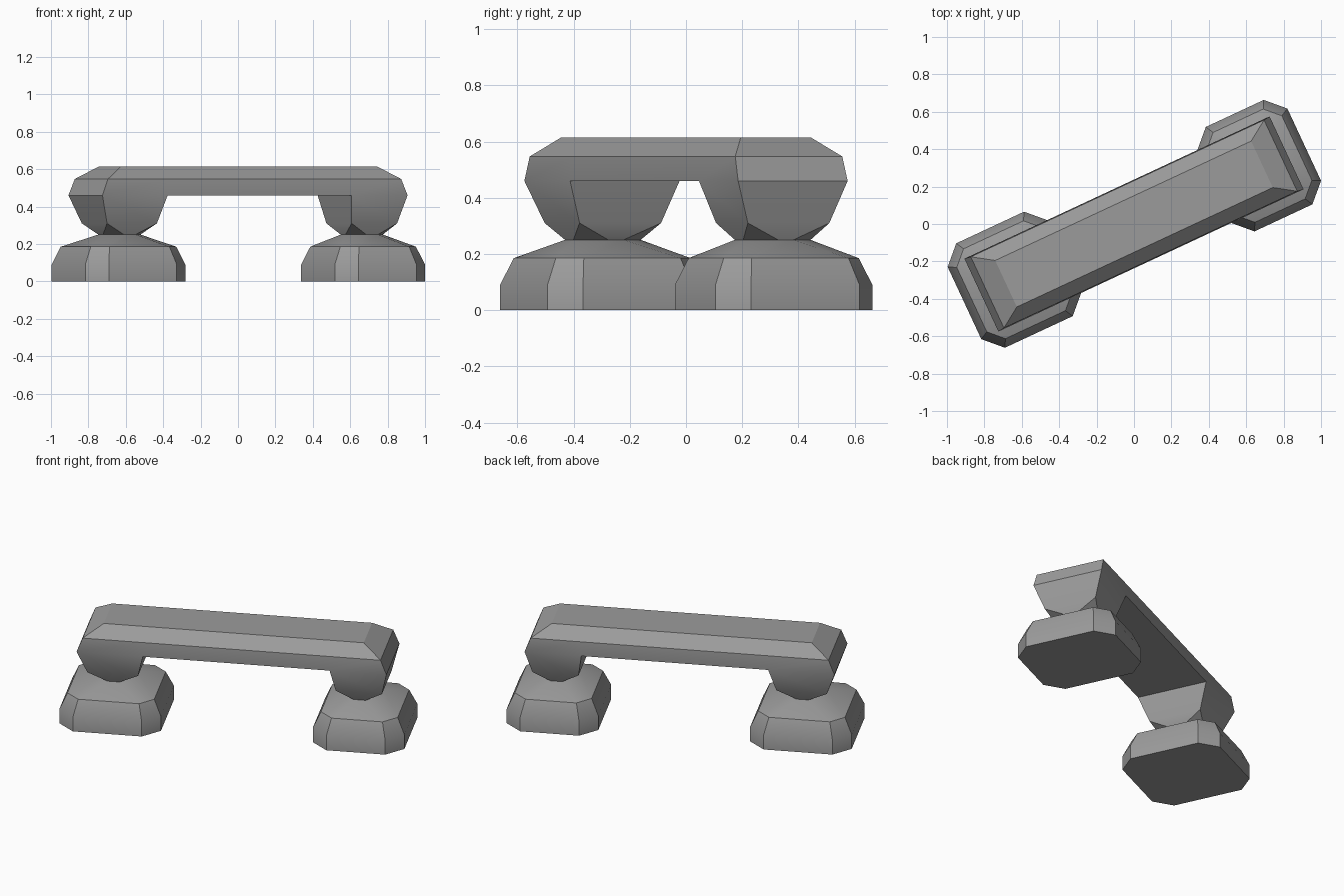
import bpy
import bmesh
from math import radians
from mathutils import Matrix

cube = bpy.data.objects.get("Cube")
if cube:
    bpy.data.objects.remove(cube, do_unlink=True)

TURN = radians(25)  # the handle lies diagonally on the ground

grey = bpy.data.materials.new("grey_metal")
grey.use_nodes = True
colour = (0.33, 0.33, 0.33, 1)
grey.diffuse_color = colour
grey.node_tree.nodes["Principled BSDF"].inputs["Base Color"].default_value = colour


def octagon(bm, centre, a, b, ca, cb, z):
    """Ring of eight corners: half sizes a, b with corner cuts ca, cb."""
    ring = []
    for su, sv in ((1, 1), (-1, 1), (-1, -1), (1, -1)):
        pair = [(a, b - cb), (a - ca, b)]
        if su * sv < 0:
            pair.reverse()
        ring += [bm.verts.new((centre + su * u, sv * v, z)) for u, v in pair]
    return ring


def loft(bm, rings):
    for low, high in zip(rings, rings[1:]):
        n = len(low)
        for i in range(n):
            j = (i + 1) % n
            bm.faces.new((low[i], low[j], high[j], high[i]))


def finish(name, bm):
    bmesh.ops.remove_doubles(bm, verts=bm.verts, dist=0.0005)
    bmesh.ops.recalc_face_normals(bm, faces=bm.faces)
    bm.transform(Matrix.Rotation(TURN, 4, "Z"))
    mesh = bpy.data.meshes.new(name)
    bm.to_mesh(mesh)
    bm.free()
    mesh.materials.append(grey)
    obj = bpy.data.objects.new(name, mesh)
    bpy.context.collection.objects.link(obj)
    bpy.ops.object.select_all(action="DESELECT")
    obj.select_set(True)
    bpy.context.view_layer.objects.active = obj
    bpy.ops.object.shade_smooth_by_angle(angle=radians(30))


# Each end: neck centre, foot centre, foot half length, leg half length
ENDS = {"right": (-0.70, -0.705, 0.295, 0.147),
        "left": (0.73, 0.738, 0.266, 0.134)}
NECK = (0.11, 0.132, 0.075, 0.102, 0.25)
LEG_INNER = {"right": -0.515, "left": 0.57}
TIP = 0.90
WIDTH = 0.215
UNDER = 0.46

# Grip bar: stations along its length, bevelled section
bm = bmesh.new()
section = [(WIDTH, UNDER), (0.21, 0.547), (0.137, 0.615)]
tip = (TIP, 0.865, 0.755)


def station(lengths):
    near = [bm.verts.new((u, -v, z)) for u, (v, z) in zip(lengths, section)]
    far = [bm.verts.new((u, v, z)) for u, (v, z) in zip(lengths, section)]
    return near + far[::-1]


stations = [station([-u for u in tip]),
            station([LEG_INNER["right"]] * 3),
            station([LEG_INNER["left"]] * 3),
            station(tip)]
for s, t in zip(stations, stations[1:]):
    for i in range(5):
        bm.faces.new((s[i], s[i + 1], t[i + 1], t[i]))
mid_a, mid_b = stations[1], stations[2]
bm.faces.new((mid_a[0], mid_a[5], mid_b[5], mid_b[0]))
for s in (stations[0], stations[3]):
    for i in range(2):
        bm.faces.new((s[i], s[i + 1], s[4 - i], s[5 - i]))

# Legs: taper down from the bar to the neck
for side, (neck, foot, half, leg) in ENDS.items():
    outer = TIP if side == "left" else -TIP
    inner = LEG_INNER[side]
    loft(bm, [
        octagon(bm, (outer + inner) / 2, abs(outer - inner) / 2, WIDTH, 0, 0, UNDER),
        octagon(bm, neck, leg, 0.16, 0, 0, 0.31),
        octagon(bm, neck, *NECK)])
finish("grip_bar_and_legs", bm)

# Feet: chamfered blocks sloping up to the neck
for side, (neck, foot, half, leg) in ENDS.items():
    bm = bmesh.new()
    rings = [octagon(bm, foot, half, 0.308, 0.095, 0.095, 0),
             octagon(bm, foot, half, 0.308, 0.095, 0.095, 0.09),
             octagon(bm, foot, half - 0.043, 0.265, 0.075, 0.075, 0.185),
             octagon(bm, neck, *NECK)]
    loft(bm, rings)
    bm.faces.new(rings[0])
    bm.faces.new(rings[-1])
    finish(side + "_foot", bm)
